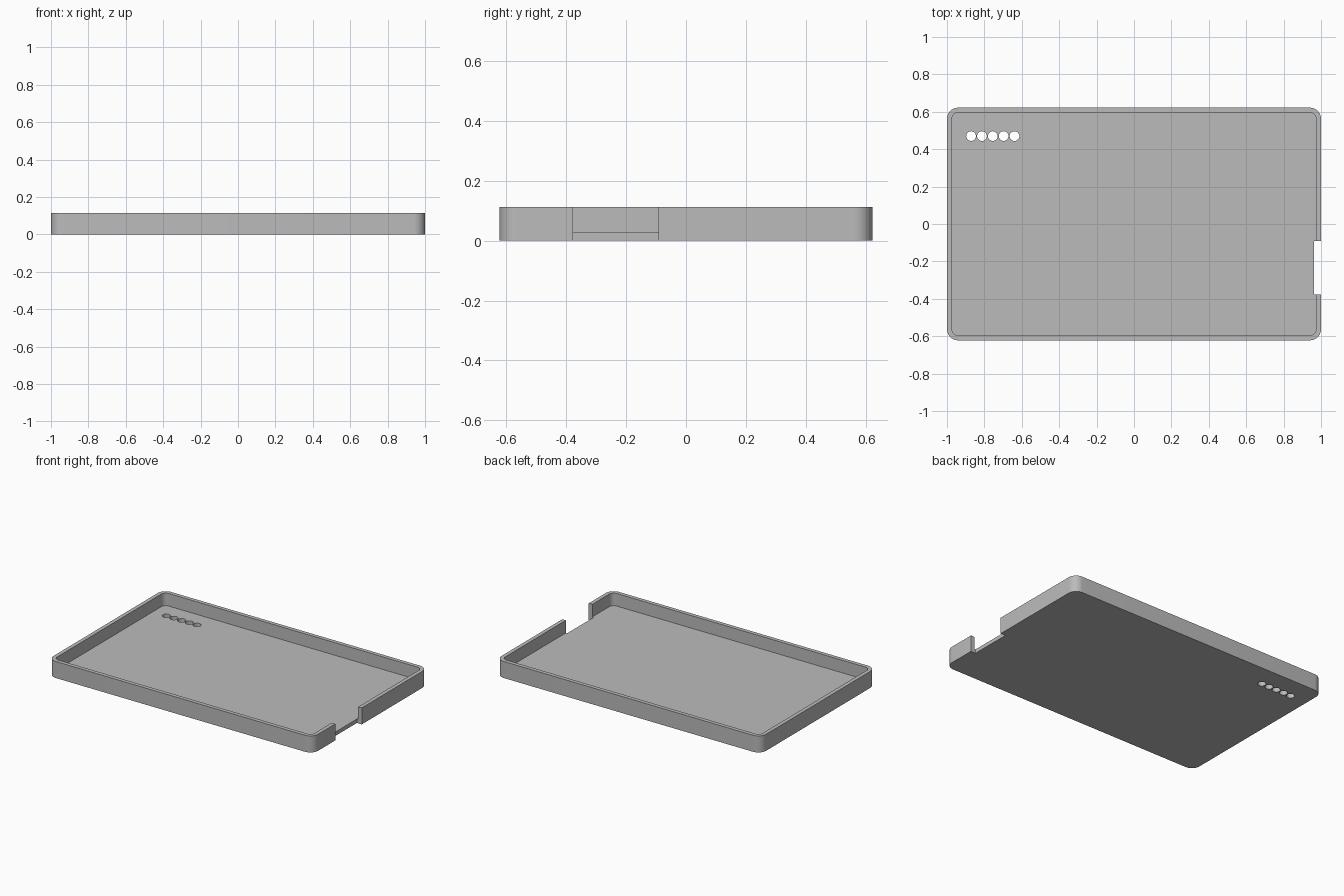
import bpy, bmesh
from math import cos, sin, pi, radians

if "Cube" in bpy.data.objects:
    bpy.data.objects.remove(bpy.data.objects["Cube"], do_unlink=True)

HALF_X, HALF_Y, HEIGHT = 1.0, 0.622, 0.113
WALL, FLOOR, RADIUS = 0.027, 0.027, 0.06

grey = bpy.data.materials.new("plain grey")
grey.use_nodes = True
colour = (0.5, 0.5, 0.5, 1)
grey.diffuse_color = colour
grey.node_tree.nodes["Principled BSDF"].inputs["Base Color"].default_value = colour


def rounded_outline(hx, hy, r, steps=12):
    """Corner arcs joined into a rounded rectangle, anticlockwise."""
    points = []
    for i, (sx, sy) in enumerate([(1, 1), (-1, 1), (-1, -1), (1, -1)]):
        for k in range(steps + 1):
            a = (i + k / steps) * pi / 2
            points.append((sx * (hx - r) + r * cos(a), sy * (hy - r) + r * sin(a)))
    return points


def circle_outline(cx, cy, r, sides=32):
    return [(cx + r * cos(2 * pi * k / sides), cy + r * sin(2 * pi * k / sides))
            for k in range(sides)]


def prism(name, outlines, z0, z1):
    """Extrude one or more outlines between two heights."""
    bm = bmesh.new()
    for outline in outlines:
        low = [bm.verts.new((x, y, z0)) for x, y in outline]
        high = [bm.verts.new((x, y, z1)) for x, y in outline]
        bm.faces.new(low[::-1])
        bm.faces.new(high)
        for i in range(len(low)):
            j = (i + 1) % len(low)
            bm.faces.new((low[i], low[j], high[j], high[i]))
    mesh = bpy.data.meshes.new(name)
    bm.to_mesh(mesh)
    bm.free()
    obj = bpy.data.objects.new(name, mesh)
    bpy.context.collection.objects.link(obj)
    mesh.materials.append(grey)
    return obj


def cut(target, cutter):
    cutter.hide_render = True
    bpy.context.view_layer.objects.active = target
    mod = target.modifiers.new(cutter.name, "BOOLEAN")
    mod.operation, mod.solver, mod.object = "DIFFERENCE", "EXACT", cutter
    bpy.ops.object.modifier_apply(modifier=mod.name)
    bpy.data.objects.remove(cutter, do_unlink=True)


# Shallow tray with rounded corners
tray = prism("tray", [rounded_outline(HALF_X, HALF_Y, RADIUS)], 0, HEIGHT)

# Hollow inside, leaving the floor and rim walls
cut(tray, prism("cavity_cutter",
                [rounded_outline(HALF_X - WALL, HALF_Y - WALL, RADIUS - WALL)],
                FLOOR, HEIGHT + 0.1))

# Opening through the left wall and floor edge
x0, x1, y0, y1 = 0.963, 1.1, -0.378, -0.092
cut(tray, prism("notch_cutter", [[(x0, y0), (x1, y0), (x1, y1), (x0, y1)]],
                -0.1, HEIGHT + 0.1))

# Row of five round holes through the floor
cut(tray, prism("hole_cutter",
                [circle_outline(-0.871 + 0.058 * i, 0.47, 0.026) for i in range(5)],
                -0.1, FLOOR + 0.03))

# Smooth corners and holes, crisp rims
bpy.ops.object.select_all(action="DESELECT")
tray.select_set(True)
bpy.context.view_layer.objects.active = tray
bpy.ops.object.shade_smooth_by_angle(angle=radians(30))
